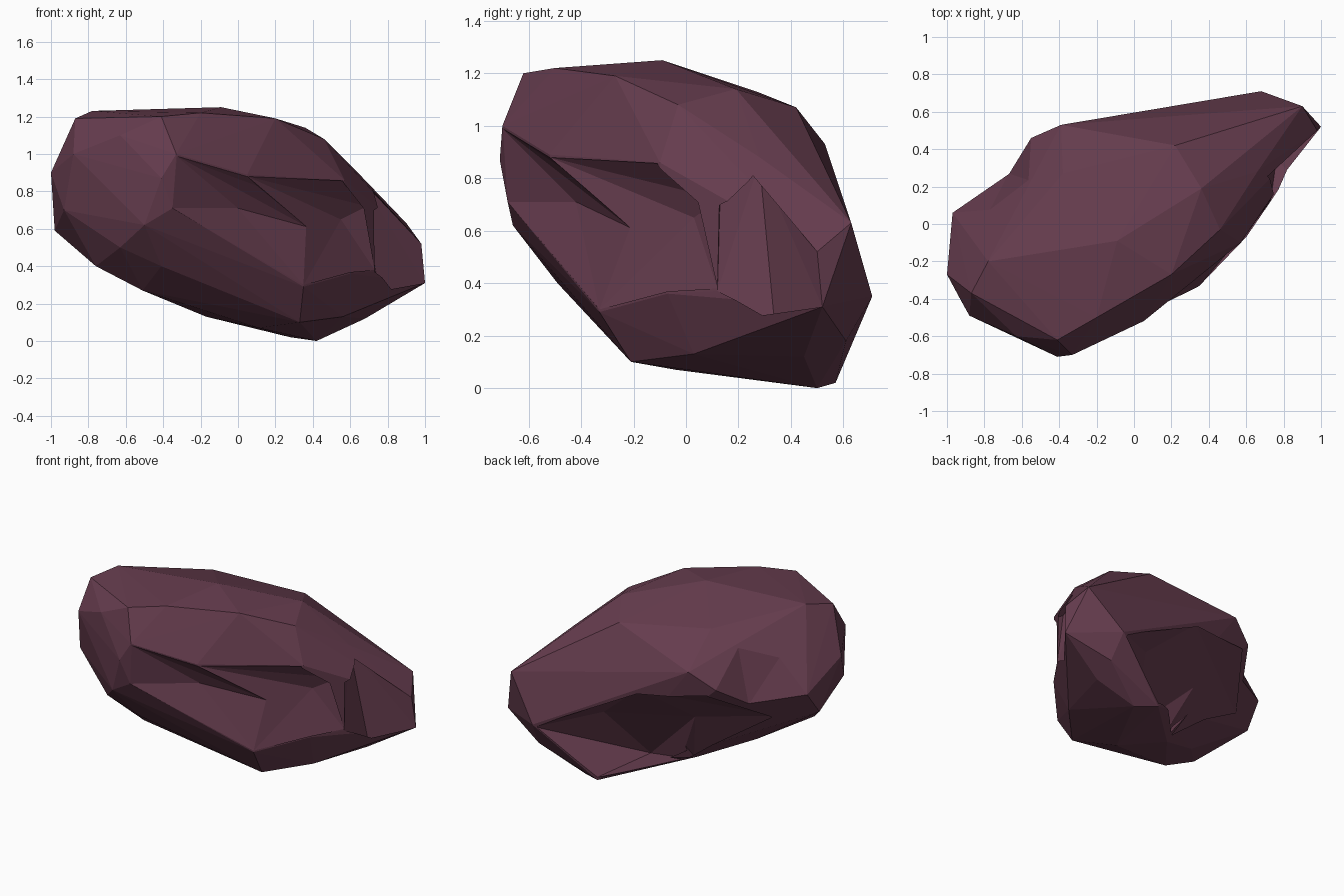
import bpy, bmesh

# Flat-shaded convex solid wrapped around a few corner points
def hull(name, corners):
    bm = bmesh.new()
    for c in corners:
        bm.verts.new(c)
    out = bmesh.ops.convex_hull(bm, input=bm.verts[:])
    inner = [v for v in out["geom_interior"] if isinstance(v, bmesh.types.BMVert)]
    bmesh.ops.delete(bm, geom=inner, context='VERTS')
    loose = [v for v in bm.verts if not v.link_faces]
    bmesh.ops.delete(bm, geom=loose, context='VERTS')
    bmesh.ops.recalc_face_normals(bm, faces=bm.faces[:])
    mesh = bpy.data.meshes.new(name)
    bm.to_mesh(mesh)
    bm.free()
    ob = bpy.data.objects.new(name, mesh)
    bpy.context.collection.objects.link(ob)
    return ob

# Main boulder: blunt end, top, pointed end, underside, back
rock = hull("rock", [
    (-.33, -.70, 1.0), (-.35, -.68, .71), (-.41, -.71, .87), (-.5, -.66, .62),
    (-.41, -.62, 1.2), (-.63, -.6, 1.1), (-.88, -.49, 1.0), (-.87, -.37, 1.19),
    (-1, -.27, .90), (-.93, -.4, .7), (-.63, -.53, .5), (-.98, -.06, .59),
    (-.97, .06, .75), (-.78, -.2, 1.23), (-.2, -.5, 1.22), (-.09, -.09, 1.25),
    (.2, -.27, 1.19), (.46, -.03, 1.08), (.36, .19, 1.14), (.22, .42, 1.07),
    (-.38, .27, 1.13), (-.39, .53, .93), (-.55, .46, .82), (-.03, .57, .74),
    (.05, -.52, .89), (.57, -.1, .86), (.66, .28, .88), (.6, -.07, .36),
    (.73, .12, .37), (.35, -.33, .29), (.56, .03, .13), (.33, -.21, .10),
    (.76, .34, .21), (.68, .45, .12), (.98, .5, .52), (1, .52, .31),
    (.9, .63, .63), (.68, .71, .35), (.7, .61, .18), (.42, .5, 0),
    (.28, .57, .02), (.11, -.04, .07), (-.17, .12, .13), (-.41, -.49, .4),
    (-.76, -.32, .4), (-.51, -.3, .27), (-.51, -.05, .28)])

# Hollows: rim corners and deep corners, last point lies outside the rock
cuts = {
    "front_notch_cutter": [
        (-.33, -.70, .99), (-.35, -.68, .71), (.05, -.52, .88), (.35, -.33, .30),
        (.10, -.46, .83), (0, -.42, .71), (.37, -.21, .61), (.5, -.75, .6)],
    "front_hollow_cutter": [
        (.05, -.52, .88), (.56, -.1, .86), (.69, .13, .72), (.73, .12, .38),
        (.35, -.33, .30), (.37, -.21, .61), (.55, .03, .65), (.5, -.75, .6)],
    "tip_hollow_cutter": [
        (.73, .12, .37), (.79, .32, .57), (.76, .34, .22), (.98, .5, .52),
        (1, .52, .31), (.66, .28, .86), (.69, .13, .72), (1.05, .1, .5)],
    "back_pocket_cutter": [
        (-.03, .57, .73), (.66, .71, .34), (.28, .57, .04), (-.12, .18, .13),
        (-.26, .27, .49), (.11, .55, .5), (.3, .47, .45), (.0, .40, .35),
        (.15, .17, .09), (-.1, .9, .25)],
    "back_hollow_cutter": [
        (-.03, .57, .73), (-.5, .46, .78), (-.16, .14, .14), (-.75, .1, .56),
        (-.26, .27, .49), (-.6, .28, .62), (-.1, .9, .25)],
    "back_dent_cutter": [
        (-.97, .06, .75), (-.55, .46, .82), (-.82, -.02, 1.1), (-.55, .23, 1.08),
        (-.66, .23, .97), (-.67, .27, .68), (-1, .5, .8)],
}
for name, corners in cuts.items():
    cutter = hull(name, corners)
    cutter.hide_render = True
    cutter.hide_viewport = True
    mod = rock.modifiers.new(name, 'BOOLEAN')
    mod.object = cutter
    mod.operation = 'DIFFERENCE'
    mod.solver = 'EXACT'

# Dark plum stone
stone = bpy.data.materials.new("plum_stone")
stone.diffuse_color = (.13, .045, .075, 1)
rock.data.materials.append(stone)
